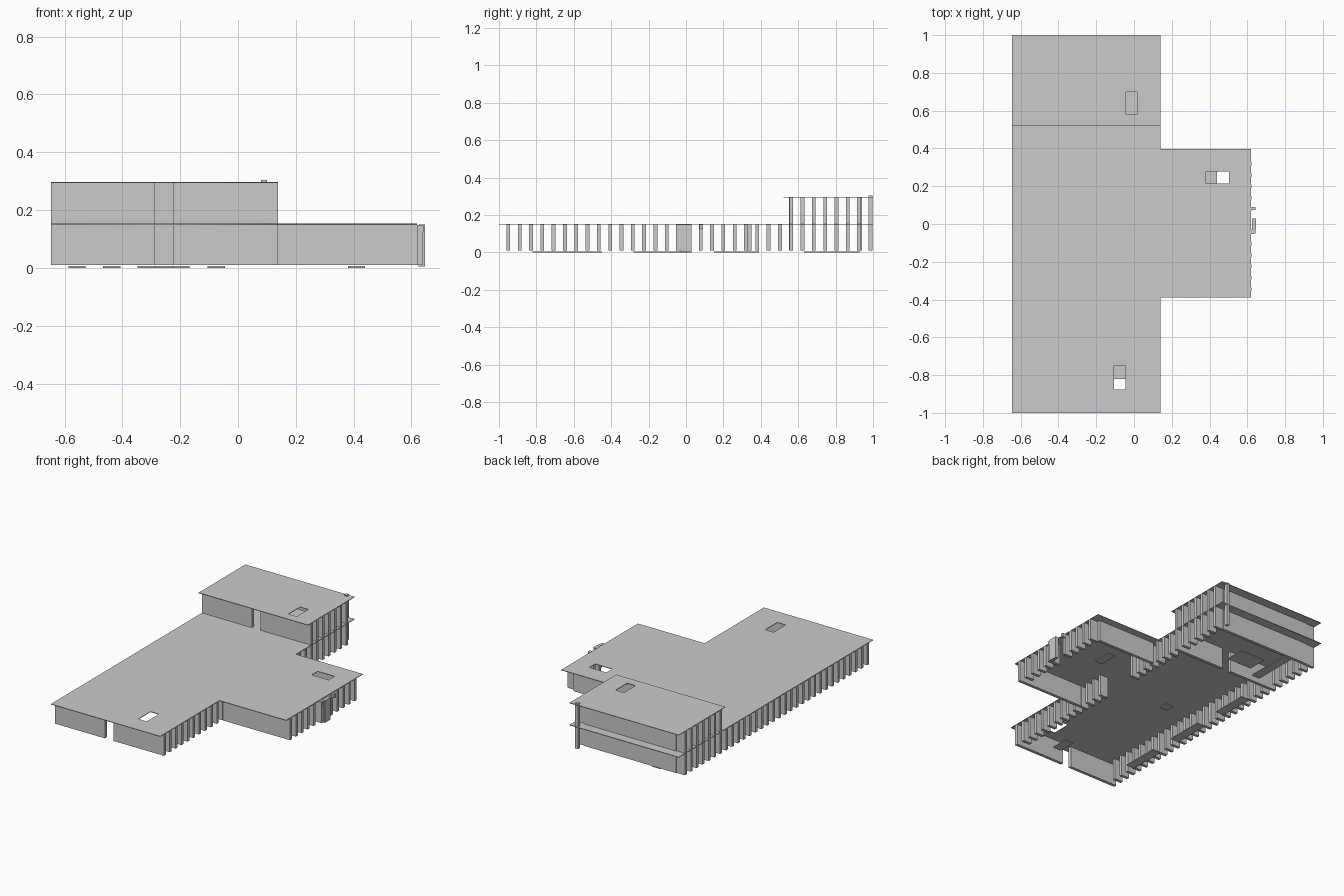
import bpy

if "Cube" in bpy.data.objects:
    bpy.data.objects.remove(bpy.data.objects["Cube"])

P = 0.0605            # facade module
WALL_TOP, UP_TOP = 0.149, 0.293


def box(name, x0, x1, y0, y1, z0, z1):
    bpy.ops.mesh.primitive_cube_add(size=1, location=((x0 + x1) / 2, (y0 + y1) / 2, (z0 + z1) / 2))
    o = bpy.context.object
    o.name = name
    o.scale = (x1 - x0, y1 - y0, z1 - z0)
    return o


def rect(x0, x1, y0, y1):
    return [(x0, y0), (x1, y0), (x1, y1), (x0, y1)]


def slab(name, loops, z, half=0.002):
    """Flat plate from an outline and hole loops."""
    c = bpy.data.curves.new(name, 'CURVE')
    c.dimensions = '2D'
    c.fill_mode = 'BOTH'
    c.extrude = half
    for pts in loops:
        s = c.splines.new('POLY')
        s.points.add(len(pts) - 1)
        for p, (x, y) in zip(s.points, pts):
            p.co = (x, y, 0, 1)
        s.use_cyclic_u = True
    o = bpy.data.objects.new(name, c)
    bpy.context.collection.objects.link(o)
    o.location.z = z
    bpy.ops.object.select_all(action='DESELECT')
    o.select_set(True)
    bpy.context.view_layer.objects.active = o
    bpy.ops.object.convert(target='MESH')


# roofs with skylight openings
slab("lower_roof", [
    [(-0.647, -1), (0.139, -1), (0.139, -0.39), (0.62, -0.39),
     (0.62, 0.398), (0.139, 0.398), (0.139, 1), (-0.647, 1)],
    rect(-0.105, -0.045, -0.875, -0.75),
    rect(0.38, 0.503, 0.215, 0.277)], 0.151)
slab("upper_roof", [rect(-0.647, 0.139, 0.52, 1),
                    rect(-0.043, 0.017, 0.58, 0.70)], 0.295)


# end walls, split by a central gap where the facade is open
def split_wall(name, y, z0, z1):
    box(name + "_left", -0.587, -0.287, y - 0.01, y + 0.01, z0, z1)
    box(name + "_right", -0.225, 0.078, y - 0.01, y + 0.01, z0, z1)


split_wall("front_wall", -0.95, 0.01, WALL_TOP)
split_wall("inner_wall", 0.562, 0.01, WALL_TOP)
split_wall("upper_front_wall", 0.562, 0.153, UP_TOP)
box("back_wall", -0.587, 0.078, 0.92, 0.94, 0.01, UP_TOP)

# wing walls
box("wing_front_wall", 0.139, 0.565, -0.355, -0.335, 0.01, WALL_TOP)
box("wing_back_wall", 0.139, 0.565, 0.33, 0.35, 0.01, WALL_TOP)


# vertical fins along the long sides
def fin(name, x, y, z0, z1):
    box(name, x, x + 0.06, y - 0.01, y + 0.01, z0, z1)


for k in range(32):
    y = -0.95 + P * k
    fin("left_fin", -0.647, y, 0.01, WALL_TOP)
    if abs(y) > 0.11:
        fin("right_fin", 0.078, y, 0.01, WALL_TOP)
    if y > 0.55:
        fin("upper_left_fin", -0.647, y, 0.153, UP_TOP)
        fin("upper_right_fin", 0.078, y, 0.153, UP_TOP)
    if -0.36 < y < 0.35 and not -0.05 < y < 0.05:
        fin("wing_fin", 0.563, y, 0.01, WALL_TOP)

# entrance panel, brackets and corner post
box("entrance_panel", 0.625, 0.647, -0.03, 0.03, 0.005, 0.15)
box("entrance_side", 0.563, 0.64, -0.053, -0.03, 0.01, 0.149)
for y in (-0.04, 0.082):
    box("entrance_bracket", 0.62, 0.642, y - 0.009, y + 0.009, 0.125, 0.149)
box("corner_post", 0.079, 0.10, 0.977, 0.998, 0.01, 0.304)

# thin floor plates
plates = [(-0.105, -0.045, -0.82, -0.70), (0.38, 0.44, 0.15, 0.277),
          (-0.287, -0.225, -0.03, 0.03), (-0.587, -0.527, -0.70, -0.45),
          (-0.587, -0.527, -0.28, -0.03), (-0.587, -0.527, 0.15, 0.39),
          (-0.347, -0.167, 0.69, 0.82), (-0.467, -0.407, 0.63, 0.93)]
for x0, x1, y0, y1 in plates:
    box("floor_plate", x0, x1, y0, y1, 0.0, 0.006)
